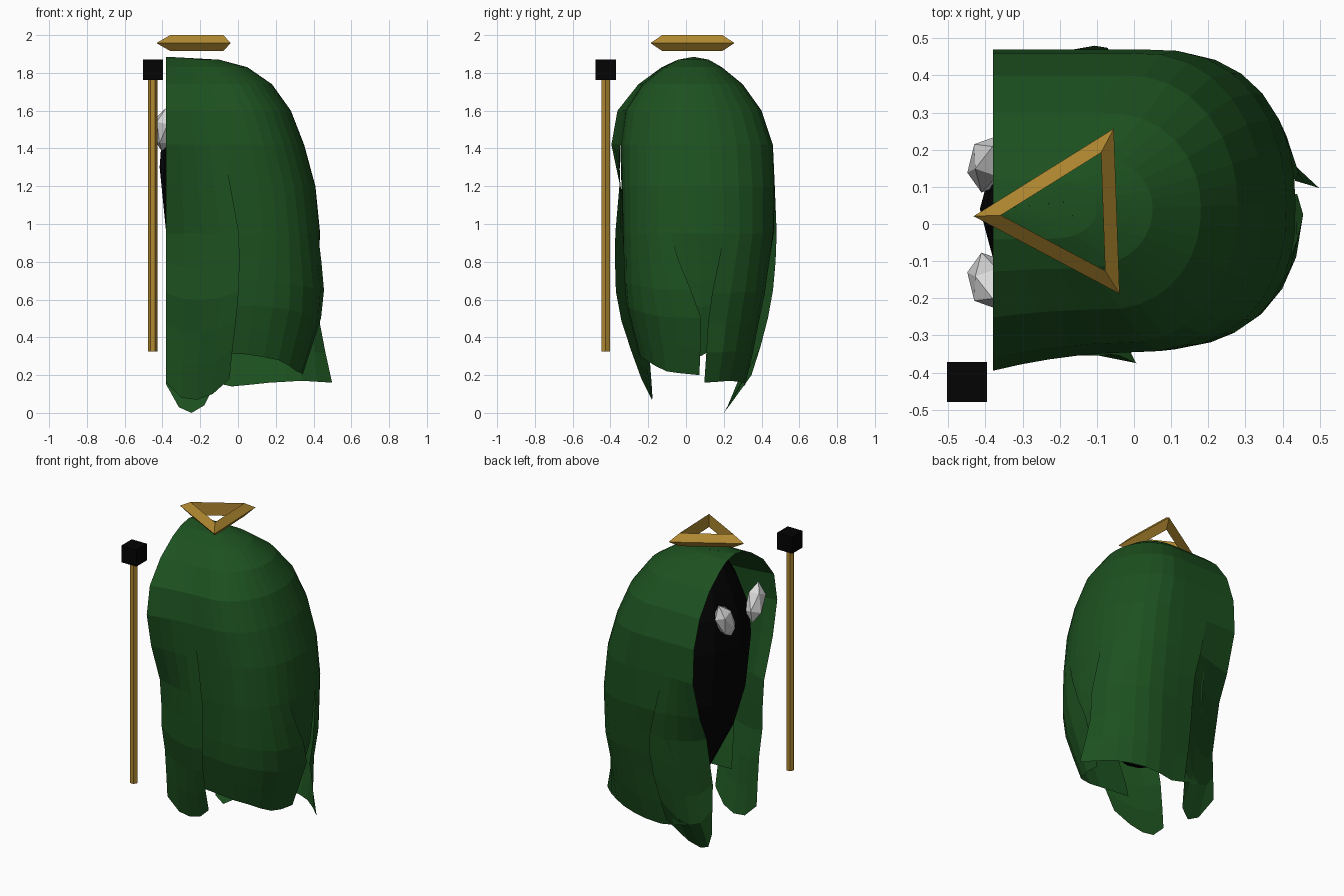
import bpy
import bmesh
from math import sin, cos, radians, pi
from mathutils import Vector

default = bpy.data.objects.get("Cube")
if default:
    bpy.data.objects.remove(default, do_unlink=True)


def make_material(name, color, rough=0.9):
    material = bpy.data.materials.new(name)
    material.use_nodes = True
    shader = material.node_tree.nodes["Principled BSDF"]
    shader.inputs["Base Color"].default_value = (*color, 1)
    shader.inputs["Roughness"].default_value = rough
    material.diffuse_color = (*color, 1)
    return material


green = make_material("cloak green", (0.012, 0.082, 0.014))
black = make_material("shadow black", (0.001, 0.001, 0.001))
gold = make_material("old gold", (0.44, 0.25, 0.03))
pale = make_material("pale grey", (0.7, 0.7, 0.7))


def finish(name, bm, material):
    mesh = bpy.data.meshes.new(name)
    bm.to_mesh(mesh)
    bm.free()
    mesh.materials.append(material)
    obj = bpy.data.objects.new(name, mesh)
    bpy.context.collection.objects.link(obj)
    return obj


def lerp(a, b, f):
    return a + (b - a) * f


def sample(values, f):
    """Read an evenly spaced list at fraction f."""
    f *= len(values) - 1
    i = min(int(f), len(values) - 2)
    return lerp(values[i], values[i + 1], f - i)


# Cloak shape by height: z, half width towards -y, half width towards +y, back x
LIP, MID = -0.38, 0.04
SHAPE = [
    (1.885, 0, 0, -0.37), (1.87, 0.08, 0.08, -0.1), (1.83, 0.16, 0.15, 0.05),
    (1.74, 0.27, 0.26, 0.18), (1.6, 0.36, 0.36, 0.28), (1.42, 0.385, 0.42, 0.35),
    (1.2, 0.38, 0.43, 0.41), (0.95, 0.375, 0.425, 0.435), (0.6, 0.365, 0.385, 0.415),
    (0.3, 0.29, 0.32, 0.34), (0.15, 0.25, 0.28, 0.31), (0, 0.2, 0.16, 0.29),
]
SLIT = 0.95


def shape_at(z):
    for upper, lower in zip(SHAPE, SHAPE[1:]):
        if z >= lower[0]:
            f = (upper[0] - z) / (upper[0] - lower[0])
            return [lerp(a, b, f) for a, b in zip(upper, lower)]
    return SHAPE[-1]


def cloak_point(t, z, push):
    """Point on the U-shaped wall: t = 0 is the back, +-1 the opening."""
    _, w_neg, w_pos, back = shape_at(z)
    s, side = abs(t), (1 if t > 0 else -1)
    width = (w_pos if t > 0 else w_neg) + push
    centre = lerp(LIP, back, 0.55)
    roundness = 0.85 + 0.1 * min(max(2 * z - 2, 0), 1)
    if s < 0.6:
        a = s / 0.6 * pi / 2
        x = centre + (back + push - centre) * max(cos(a), 0) ** roundness
        y = width * sin(a) ** roundness
    else:
        f = (s - 0.6) / 0.4
        x, y = lerp(centre, LIP, f), width
        if side < 0 and z > 1:
            y += 0.05 * f * f * min(1, (1.885 - z) * 3, (z - 1) * 3)
    return Vector((x, MID + side * y, z))


def panel(name, start, end, hem, columns, push=(0, 0), skew=(0, 0), tip=0, slit=SLIT):
    """One cloth strip; below its slit it moves by push and skew along its edges."""
    bm = bmesh.new()
    grid = []
    upper = [row[0] for row in SHAPE if row[0] >= SLIT]
    for r in range(len(upper) + 5):
        line = []
        for c in range(columns + 1):
            f = c / columns
            if r < len(upper):
                z = upper[r]
            else:
                z = lerp(SLIT, sample(hem, f), (r - len(upper) + 1) / 5)
            drop = min(max((slit - z) / 0.4, 0), 1)
            t = lerp(start + skew[0] * drop, end + skew[1] * drop, f)
            p = cloak_point(t, z, lerp(*push, f) * drop * min(1, z / 0.45))
            p.x += tip * (1 - f) ** 3 * max(0, (0.5 - z) / 0.35)
            line.append(bm.verts.new(p))
        grid.append(line)
    for top, low in zip(grid, grid[1:]):
        for c in range(columns):
            bm.faces.new((top[c], low[c], low[c + 1], top[c + 1]))
    bmesh.ops.remove_doubles(bm, verts=bm.verts, dist=0.0005)
    finish(name, bm, green)


# Cloak strips around the body, overlapping at the slits
panel("cloak_right_flap", -1, -0.7, [0.16, 0.08, 0.07, 0.1, 0.18], 4,
      push=(-0.085, 0.045), skew=(0, 0.05), slit=1.3)
panel("cloak_right_side", -0.7, -0.105, [0.32, 0.31, 0.28, 0.22, 0.2], 8,
      push=(-0.02, 0.05), skew=(-0.08, 0.13))
panel("cloak_back_tongue", -0.105, 0.125, [0.48, 0.32, 0.3, 0.32, 0.5], 4,
      skew=(0.06, -0.02))
panel("cloak_left_side", 0.125, 0.8, [0.16, 0.17, 0.16, 0.14, 0.18], 8,
      push=(0.04, -0.04), skew=(-0.07, 0.03), tip=0.18)
panel("cloak_left_flap", 0.8, 1, [0.2, 0.04, 0, 0.03, 0.15], 4,
      push=(0.03, -0.13), skew=(-0.09, 0), slit=1.15)

# Dark body inside the cloak: z, radius, centre x
BODY = [(0.42, 0.14, -0.03), (0.7, 0.28, -0.03), (0.95, 0.35, -0.03), (1.3, 0.38, -0.035),
        (1.5, 0.34, -0.06), (1.65, 0.27, -0.08), (1.8, 0.15, -0.13)]
bm = bmesh.new()
rings = []
for z, radius, x in BODY:
    rings.append([bm.verts.new((x + radius * cos(k * pi / 6),
                                MID + radius * sin(k * pi / 6), z)) for k in range(12)])
for low, top in zip(rings, rings[1:]):
    for k in range(12):
        n = (k + 1) % 12
        bm.faces.new((low[k], low[n], top[n], top[k]))
bm.faces.new(rings[0][::-1])
bm.faces.new(rings[-1])
finish("dark_body", bm, black)

# Faceted eyes
for side, name in ((1, "left_eye"), (-1, "right_eye")):
    bm = bmesh.new()
    bmesh.ops.create_icosphere(bm, subdivisions=1, radius=1)
    eye = finish(name, bm, pale)
    eye.scale = (0.058, 0.068, 0.125)
    eye.rotation_euler = (-0.4 * side, 0.1, 0)
    eye.location = (-0.392, 0.004 + 0.156 * side, 1.5)

# Staff with a dark block on top
bm = bmesh.new()
bmesh.ops.create_cone(bm, cap_ends=True, segments=6, radius1=0.025, radius2=0.025, depth=1.46)
staff = finish("staff", bm, gold)
staff.location = (-0.452, -0.425, 1.055)
staff.rotation_euler.z = radians(30)
bm = bmesh.new()
bmesh.ops.create_cube(bm, size=0.108)
block = finish("staff_block", bm, black)
block.location = (-0.45, -0.425, 1.816)

# Triangular halo
bpy.ops.mesh.primitive_torus_add(
    major_segments=3, minor_segments=3, major_radius=0.208, minor_radius=0.049,
    location=(-0.175, 0.03, 1.958), rotation=(0, 0, radians(182)))
halo = bpy.context.object
halo.name = "halo"
halo.data.materials.append(gold)
for face in halo.data.polygons:
    face.use_smooth = False
